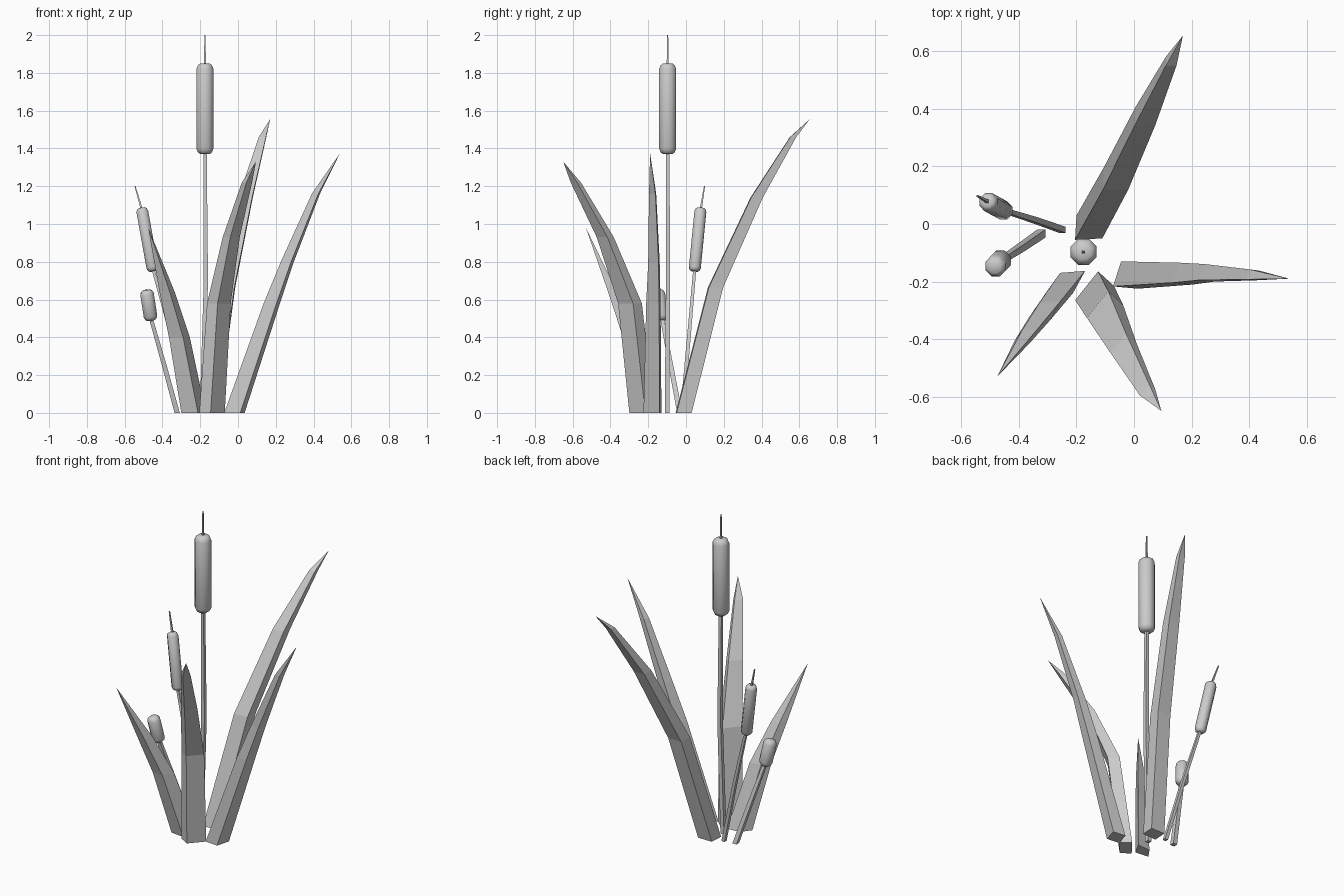
import bpy, bmesh
from math import cos, sin, tau
from mathutils import Vector

old = bpy.data.objects.get("Cube")
if old:
    bpy.data.objects.remove(old)

grey = bpy.data.materials.new("plain_grey")
grey.use_nodes = True
COLOUR = (0.6, 0.6, 0.6, 1)
grey.diffuse_color = COLOUR
grey.node_tree.nodes["Principled BSDF"].inputs["Base Color"].default_value = COLOUR


def loft(name, rings, smooth=False):
    """Skin a list of rings; a ring of one point makes a tip."""
    bm = bmesh.new()
    loops = [[bm.verts.new(p) for p in ring] for ring in rings]
    for a, b in zip(loops, loops[1:]):
        for i in range(len(a)):
            j = (i + 1) % len(a)
            if len(b) == 1:
                bm.faces.new((a[i], a[j], b[0]))
            else:
                bm.faces.new((a[i], a[j], b[j], b[i]))
    for end in (loops[0], loops[-1]):
        if len(end) > 2:
            bm.faces.new(end)
    bmesh.ops.recalc_face_normals(bm, faces=bm.faces)
    mesh = bpy.data.meshes.new(name)
    bm.to_mesh(mesh)
    bm.free()
    mesh.materials.append(grey)
    obj = bpy.data.objects.new(name, mesh)
    bpy.context.collection.objects.link(obj)
    if smooth:
        bpy.ops.object.select_all(action="DESELECT")
        obj.select_set(True)
        bpy.context.view_layer.objects.active = obj
        bpy.ops.object.shade_smooth_by_angle(angle=0.9)
    return obj


def leaf(name, foot, path, tip):
    """Four-sided blade: the foot outline shrinks along the path to a point."""
    corners = [Vector((x, y, 0)) for x, y in foot]
    centre = sum(corners, Vector()) / len(corners)
    rings = [corners]
    for x, y, z, size in path:
        rings.append([Vector((x, y, z)) + (c - centre) * size for c in corners])
    loft(name, rings + [[Vector(tip)]])


def rod(name, stations, sides, axis=None, smooth=False):
    """Round part through (point, radius) stations, square to axis if given."""
    axis = Vector(axis or (0, 0, 1)).normalized()
    u = axis.cross(Vector((0, 1, 0))).normalized()
    v = axis.cross(u)
    rings = []
    for p, r in stations:
        rings.append([Vector(p) + r * (cos(tau * (i + 0.5) / sides) * u
                      + sin(tau * (i + 0.5) / sides) * v) for i in range(sides)])
    loft(name, rings, smooth)


def cattail(name, foot, bend, low, high, radius, stem, spike=None):
    low, high = Vector(low), Vector(high)
    axis = high - low
    rod(name + "_stem", [(foot, stem * 1.1), (bend, stem), (low + axis * 0.1, stem * 0.8)], 4)
    # Seed head with rounded ends
    unit = axis.normalized()
    ends = [(0, 0.55), (0.2, 0.83), (0.6, 1)]
    stations = [(low + unit * d * radius, radius * s) for d, s in ends]
    stations += [(high - unit * d * radius, radius * s) for d, s in reversed(ends)]
    rod(name + "_head", stations, 8, axis, True)
    if spike:
        rod(name + "_spike", [(high - axis * 0.05, 0.008), (spike, 0.004)], 4, axis)


# Blades
leaf("back_leaf",
     [(-0.205, -0.055), (-0.2, 0.03), (-0.105, 0.03), (-0.11, -0.05)],
     [(-0.062, 0.158, 0.665, 0.95), (0.04, 0.375, 1.14, 0.77), (0.13, 0.567, 1.46, 0.4)],
     (0.17, 0.655, 1.555))
leaf("left_leaf",
     [(-0.073, -0.217), (0.012, -0.225), (0.035, -0.14), (-0.045, -0.13)],
     [(0.18, -0.173, 0.58, 0.8), (0.262, -0.17, 0.8, 0.64), (0.413, -0.177, 1.16, 0.4)],
     (0.54, -0.19, 1.375))
leaf("front_leaf",
     [(-0.205, -0.265), (-0.145, -0.3), (-0.07, -0.215), (-0.125, -0.165)],
     [(-0.1, -0.3, 0.58, 0.93), (-0.035, -0.43, 0.93, 0.67), (0.048, -0.585, 1.22, 0.4)],
     (0.095, -0.65, 1.33))
leaf("right_leaf",
     [(-0.257, -0.17), (-0.3, -0.23), (-0.212, -0.24), (-0.17, -0.163)],
     [(-0.31, -0.3, 0.4, 0.85), (-0.375, -0.388, 0.64, 0.62)],
     (-0.475, -0.53, 0.98))

# Cattails
cattail("tall_cattail", (-0.19, -0.1, 0), (-0.17, -0.095, 0.7),
        (-0.175, -0.097, 1.37), (-0.175, -0.097, 1.85), 0.049, 0.016,
        (-0.175, -0.097, 2))
cattail("middle_cattail", (-0.25, -0.02, 0), (-0.35, 0.015, 0.4),
        (-0.45, 0.045, 0.75), (-0.51, 0.078, 1.085), 0.034, 0.014,
        (-0.545, 0.098, 1.2))
cattail("short_cattail", (-0.322, -0.033, 0), (-0.39, -0.08, 0.25),
        (-0.46, -0.125, 0.49), (-0.485, -0.15, 0.65), 0.039, 0.018)
